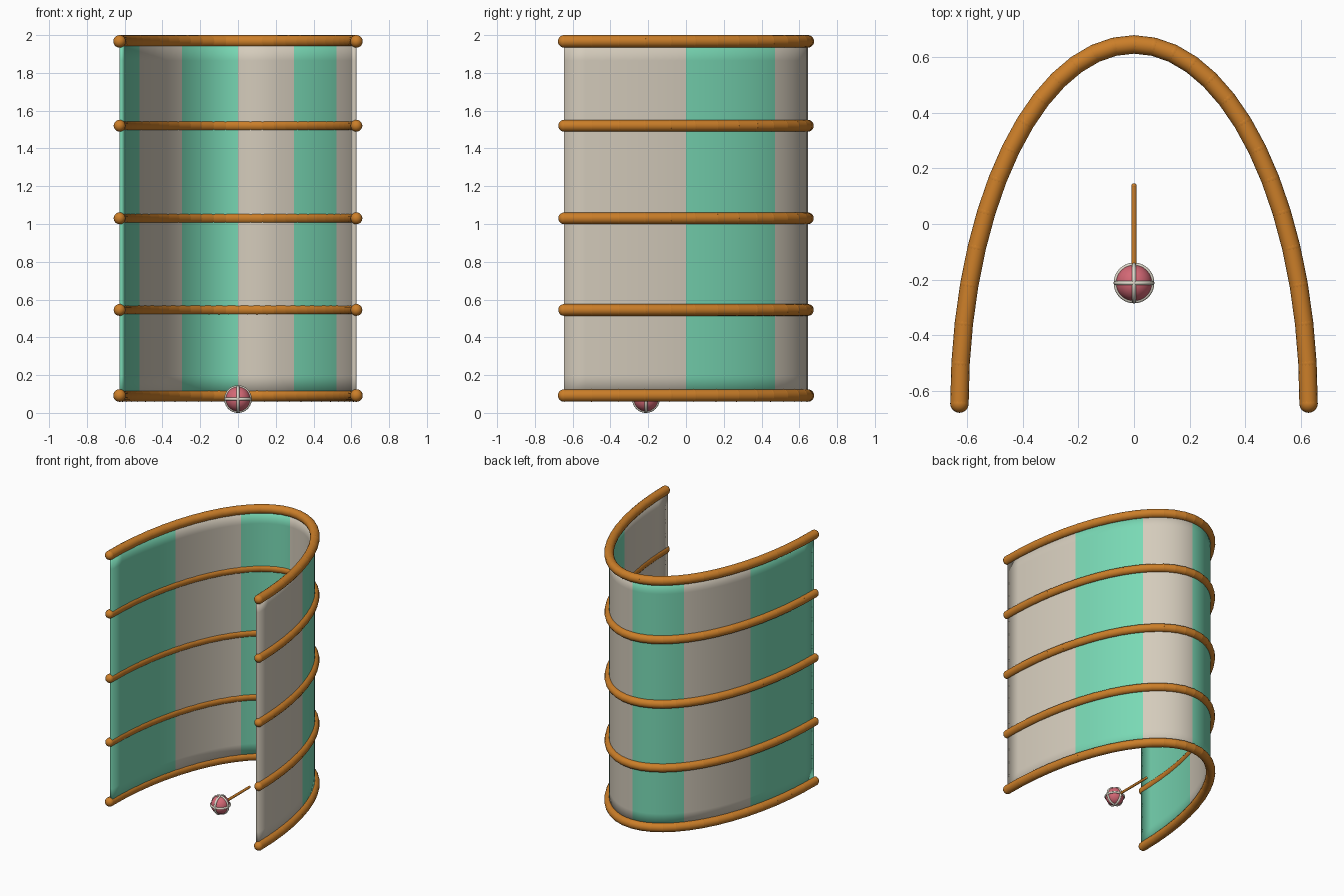
import bpy, bmesh, math
from mathutils import Vector, Matrix

if "Cube" in bpy.data.objects:
    bpy.data.objects.remove(bpy.data.objects["Cube"])

A, B, Y0 = 0.627, 1.29, -0.645      # half-ellipse plan of the screen
THICK = 0.022


def material(name, color):
    m = bpy.data.materials.new(name)
    m.diffuse_color = (*color, 1)
    m.use_nodes = True
    m.node_tree.nodes["Principled BSDF"].inputs["Base Color"].default_value = m.diffuse_color
    return m


ORANGE = material("orange_wood", (0.60, 0.21, 0.022))
GREEN = material("mint_green", (0.19, 0.69, 0.46))
CREAM = material("cream_cloth", (0.66, 0.60, 0.50))
PINK = material("pink_ball", (0.66, 0.14, 0.18))
WHITE = material("ivory_band", (0.72, 0.68, 0.58))


def plan(deg, z, inset=0.0):
    """Point on the half-ellipse, optionally moved inward along its normal."""
    t = math.radians(deg)
    n = Vector((math.cos(t) / A, math.sin(t) / B, 0)).normalized()
    return Vector((A * math.cos(t), Y0 + B * math.sin(t), z)) - n * inset


def finish(bm, name, mats, angle=None):
    mesh = bpy.data.meshes.new(name)
    bm.to_mesh(mesh)
    bm.free()
    for m in mats:
        mesh.materials.append(m)
    ob = bpy.data.objects.new(name, mesh)
    bpy.context.collection.objects.link(ob)
    for p in mesh.polygons:
        p.use_smooth = True
    if angle:
        bpy.context.view_layer.objects.active = ob
        ob.select_set(True)
        bpy.ops.object.shade_smooth_by_angle(angle=math.radians(angle))
        ob.select_set(False)
    return ob


def add_rod(bm, a, b, r, sides=16):
    d = b - a
    rot = d.to_track_quat('Z', 'Y').to_matrix().to_4x4()
    bmesh.ops.create_cone(bm, cap_ends=True, segments=sides, radius1=r, radius2=r,
                          depth=d.length, matrix=Matrix.Translation((a + b) / 2) @ rot)


def add_ball(bm, c, r, u=16, v=10):
    bmesh.ops.create_uvsphere(bm, u_segments=u, v_segments=v, radius=r,
                              matrix=Matrix.Translation(c))


# Curved striped cloth: closed shell with inner and outer faces
bm = bmesh.new()
COLS, ROWS, Z1, Z2 = 36, 18, 0.09, 1.97
layers = [[[bm.verts.new(plan(180 * i / COLS, Z1 + (Z2 - Z1) * j / ROWS, inset))
            for j in range(ROWS + 1)] for i in range(COLS + 1)] for inset in (0, THICK)]
outer, inner = layers


def quad(a, b, c, d, col):
    f = bm.faces.new((a, b, c, d))
    f.material_index = (col * 6 // COLS) % 2     # six equal stripes


for i in range(COLS):
    for j in range(ROWS):
        quad(outer[i][j], outer[i + 1][j], outer[i + 1][j + 1], outer[i][j + 1], i)
        quad(inner[i][j + 1], inner[i + 1][j + 1], inner[i + 1][j], inner[i][j], i)
    for j in (0, ROWS):
        quad(outer[i][j], inner[i][j], inner[i + 1][j], outer[i + 1][j], i)
for i in (0, COLS):
    for j in range(ROWS):
        quad(outer[i][j], outer[i][j + 1], inner[i][j + 1], inner[i][j], min(i, COLS - 1))
bmesh.ops.recalc_face_normals(bm, faces=bm.faces)
finish(bm, "striped_cloth", [CREAM, GREEN])

# Jointed hoops: short rods with round joints
SEG = 28
for k, (z, r) in enumerate([(0.092, 0.033), (0.545, 0.031), (1.03, 0.031),
                            (1.52, 0.031), (1.967, 0.033)]):
    bm = bmesh.new()
    pts = [plan(180 * i / SEG, z) for i in range(SEG + 1)]
    for a, b in zip(pts, pts[1:]):
        add_rod(bm, a, b, r)
    for p in pts:
        add_ball(bm, p, r * 1.01)
    finish(bm, f"hoop_{k + 1}", [ORANGE], 40)

# Ball with three crossing bands
C = Vector((0, -0.212, 0.073))
bm = bmesh.new()
add_ball(bm, C, 0.065, 32, 20)
finish(bm, "ball", [PINK])
for k, rot in enumerate([(0, 0, 0), (math.pi / 2, 0, 0), (0, math.pi / 2, 0)]):
    bpy.ops.mesh.primitive_torus_add(major_radius=0.065, minor_radius=0.008, major_segments=40,
                                     minor_segments=10, location=C, rotation=rot)
    band = bpy.context.object
    band.name = f"ball_band_{k + 1}"
    band.data.materials.append(WHITE)
    bpy.ops.object.shade_smooth()
    band.select_set(False)

# Thin handle with a rounded tip
bm = bmesh.new()
tip = C + Vector((0, 0.348, 0))
add_rod(bm, C + Vector((0, 0.05, 0)), tip, 0.0095, 12)
add_ball(bm, tip, 0.0098, 12, 8)
finish(bm, "handle", [ORANGE], 40)
